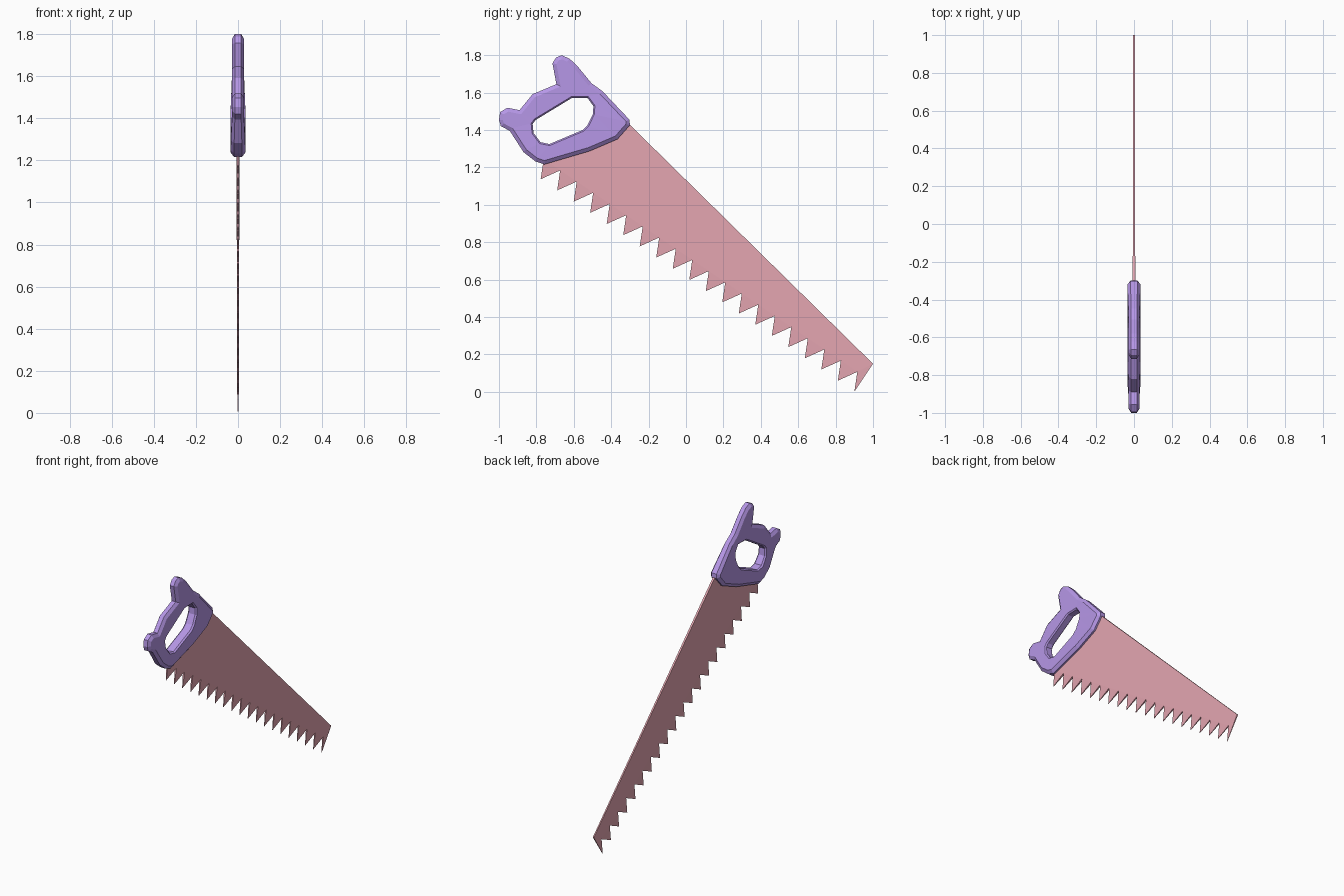
import bpy, bmesh
from mathutils import Vector

if "Cube" in bpy.data.objects:
    bpy.data.objects.remove(bpy.data.objects["Cube"])


def finish(bm, name, color):
    bmesh.ops.recalc_face_normals(bm, faces=bm.faces[:])
    me = bpy.data.meshes.new(name)
    bm.to_mesh(me)
    bm.free()
    ob = bpy.data.objects.new(name, me)
    bpy.context.collection.objects.link(ob)
    mat = bpy.data.materials.new(name + "_paint")
    mat.diffuse_color = color
    mat.use_nodes = True
    mat.node_tree.nodes["Principled BSDF"].inputs["Base Color"].default_value = mat.diffuse_color
    me.materials.append(mat)
    return ob


def inset(loop, d):
    """Mitred offset of a closed clockwise (y, z) loop; positive d moves inward."""
    pts = [Vector(p) for p in loop]
    out = []
    for i, p in enumerate(pts):
        a = (p - pts[i - 1]).normalized()
        b = (pts[(i + 1) % len(pts)] - p).normalized()
        na, nb = Vector((a.y, -a.x)), Vector((b.y, -b.x))
        out.append(p + (na + nb) * d / max(1 + na.dot(nb), 0.5))
    return out


# Handle: outline and grip hole, both listed clockwise
outline = [(-.714, 1.757), (-.694, 1.788), (-.665, 1.80), (-.623, 1.782), (-.58, 1.741),
           (-.505, 1.65), (-.447, 1.608), (-.302, 1.455), (-.300, 1.426), (-.366, 1.351),
           (-.516, 1.287), (-.757, 1.216), (-.805, 1.232), (-.869, 1.282), (-.942, 1.395),
           (-.990, 1.421), (-1.0, 1.453), (-.994, 1.496), (-.955, 1.519), (-.89, 1.506),
           (-.82, 1.592), (-.693, 1.645)]
hole = [(-.82, 1.432), (-.805, 1.453), (-.612, 1.57), (-.527, 1.572), (-.495, 1.528),
        (-.498, 1.485), (-.527, 1.426), (-.553, 1.40), (-.73, 1.325), (-.778, 1.335),
        (-.815, 1.384)]

bm = bmesh.new()
caps = {1: [], -1: []}
for loop, d in ((outline, .020), (hole, -.008)):
    inner = inset(loop, d)
    mid = .015 if d > 0 else .020
    rings = []
    for x, pts in ((-.028, inner), (-mid, loop), (mid, loop), (.028, inner)):
        rings.append([bm.verts.new((x, p[0], p[1])) for p in pts])
    n = len(loop)
    for r, s in zip(rings, rings[1:]):
        for i in range(n):
            j = (i + 1) % n
            bm.faces.new((r[i], r[j], s[j], s[i]))
    for side, ring in ((-1, rings[0]), (1, rings[-1])):
        caps[side] += [bm.edges.get((ring[i - 1], ring[i])) for i in range(n)]
for side, edges in caps.items():
    bmesh.ops.triangle_fill(bm, edges=edges, use_beauty=True, normal=(side, 0, 0))
# the bar that holds the blade is thicker than the horns
for v in bm.verts:
    s = v.co.y * .44 - v.co.z * .9
    v.co.x *= 1 + .25 * min(max((s + 1.66) / .14, 0), 1)
finish(bm, "handle", (.47, .31, .80, 1))

# Blade: tapered plate with 20 raked teeth along the lower edge
N = 20
spine0, tip = Vector((-.34, 1.467)), Vector((1.0, .15))
first, last = Vector((-.777, 1.137)), Vector((.90, 0))
teeth = [first.lerp(last, i / (N - 1)) for i in range(N)]
valleys = [t + Vector((.016, .107)) for t in teeth]
spine = [spine0.lerp(tip, i / N) for i in range(N + 1)]

bm = bmesh.new()
half = {}
for side in (-1, 1):
    def row(pts, x0, x1):
        return [bm.verts.new((side * (x0 + (x1 - x0) * i / N), p.x, p.y))
                for i, p in enumerate(pts)]
    S, V, T = row(spine, .007, .004), row(valleys, .007, .004), row(teeth, .0015, .001)
    V.append(S[N])
    for i in range(N):
        quad = [S[i], V[i], V[i + 1], S[i + 1]]
        bm.faces.new(quad if i < N - 1 else quad[:3])
        bm.faces.new((V[i], T[i], V[i + 1]))
    # closed rim of this side
    rim = S[::-1]
    for i in range(N):
        rim += [V[i], T[i]]
    half[side] = rim
a, b = half[-1], half[1]
for i in range(len(a)):
    bm.faces.new((a[i - 1], a[i], b[i], b[i - 1]))
finish(bm, "blade", (.78, .38, .44, 1))
